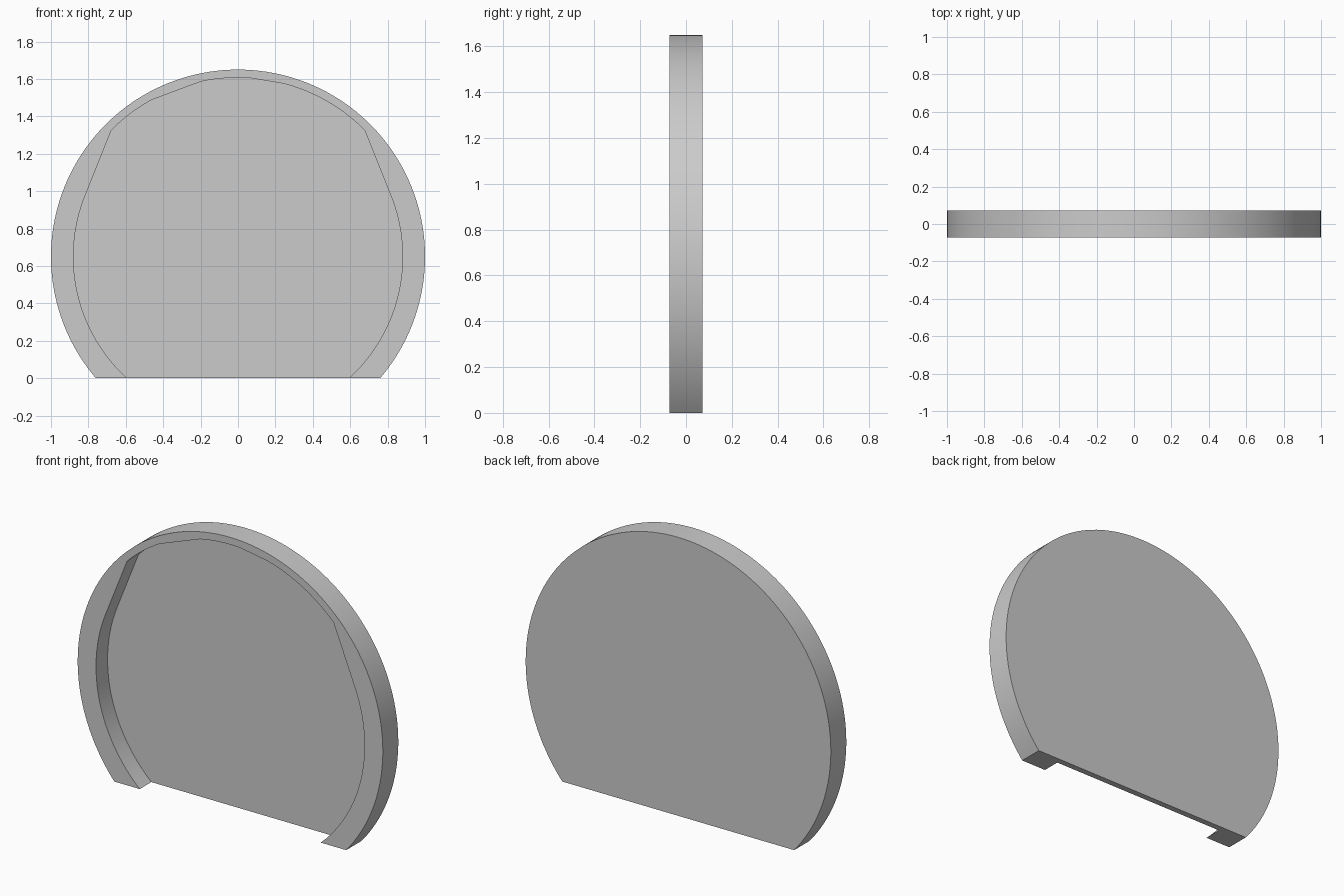
import bpy
import bmesh
from math import sin, cos, asin, acos, radians, pi

cube = bpy.data.objects.get("Cube")
if cube:
    bpy.data.objects.remove(cube, do_unlink=True)

CENTRE = 0.65            # height of the disc centre
FRONT, FLOOR, BACK = -0.0725, 0.036, 0.0725
R_SIDE, R_TOP = 0.88, 0.957


def arc(radius, start, end, steps):
    """Points (x, z) on a circle round the disc centre."""
    angles = [start + (end - start) * i / steps for i in range(steps + 1)]
    return [(radius * cos(a), CENTRE + radius * sin(a)) for a in angles]


# Outer outline: a circle cut flat at the ground
low = asin(-CENTRE)
outer = arc(1, low, pi - low, 120)

# Recess outline: side arcs, straight flanks, then a top arc with two flat chords
low = asin(-CENTRE / R_SIDE)
tangent = pi / 4 - acos(R_SIDE / R_TOP)
inner = arc(R_SIDE, low, tangent, 32)
for start, end in ((45, 75), (86, 102), (119, 135)):
    inner += arc(R_TOP, radians(start), radians(end), 10)
inner += arc(R_SIDE, pi - tangent, pi - low, 32)

bm = bmesh.new()


def loop(points, y):
    return [bm.verts.new((x, y, z)) for x, z in points]


def wall(a, b):
    for i in range(len(a) - 1):
        bm.faces.new((a[i], a[i + 1], b[i + 1], b[i]))


rim, back = loop(outer, FRONT), loop(outer, BACK)
lip, floor = loop(inner, FRONT), loop(inner, FLOOR)

wall(rim, back)                          # outer edge
wall(lip, floor)                         # recess wall
bm.faces.new(rim + lip[::-1])            # front rim
bm.faces.new(floor)                      # recess floor
bm.faces.new(back)                       # back
bm.faces.new((rim[0], lip[0], floor[0], floor[-1],
              lip[-1], rim[-1], back[-1], back[0]))   # flat underside
bmesh.ops.recalc_face_normals(bm, faces=bm.faces)

mesh = bpy.data.meshes.new("recessed_disc")
bm.to_mesh(mesh)
bm.free()
disc = bpy.data.objects.new("recessed_disc", mesh)
bpy.context.collection.objects.link(disc)

# Plain grey
grey = bpy.data.materials.new("light_grey")
grey.use_nodes = True
colour = (0.6, 0.6, 0.6, 1)
grey.diffuse_color = colour
for node in grey.node_tree.nodes:
    if node.type == "BSDF_PRINCIPLED":
        node.inputs["Base Color"].default_value = colour
mesh.materials.append(grey)

bpy.ops.object.select_all(action="DESELECT")
disc.select_set(True)
bpy.context.view_layer.objects.active = disc
bpy.ops.object.shade_smooth_by_angle(angle=radians(20))
